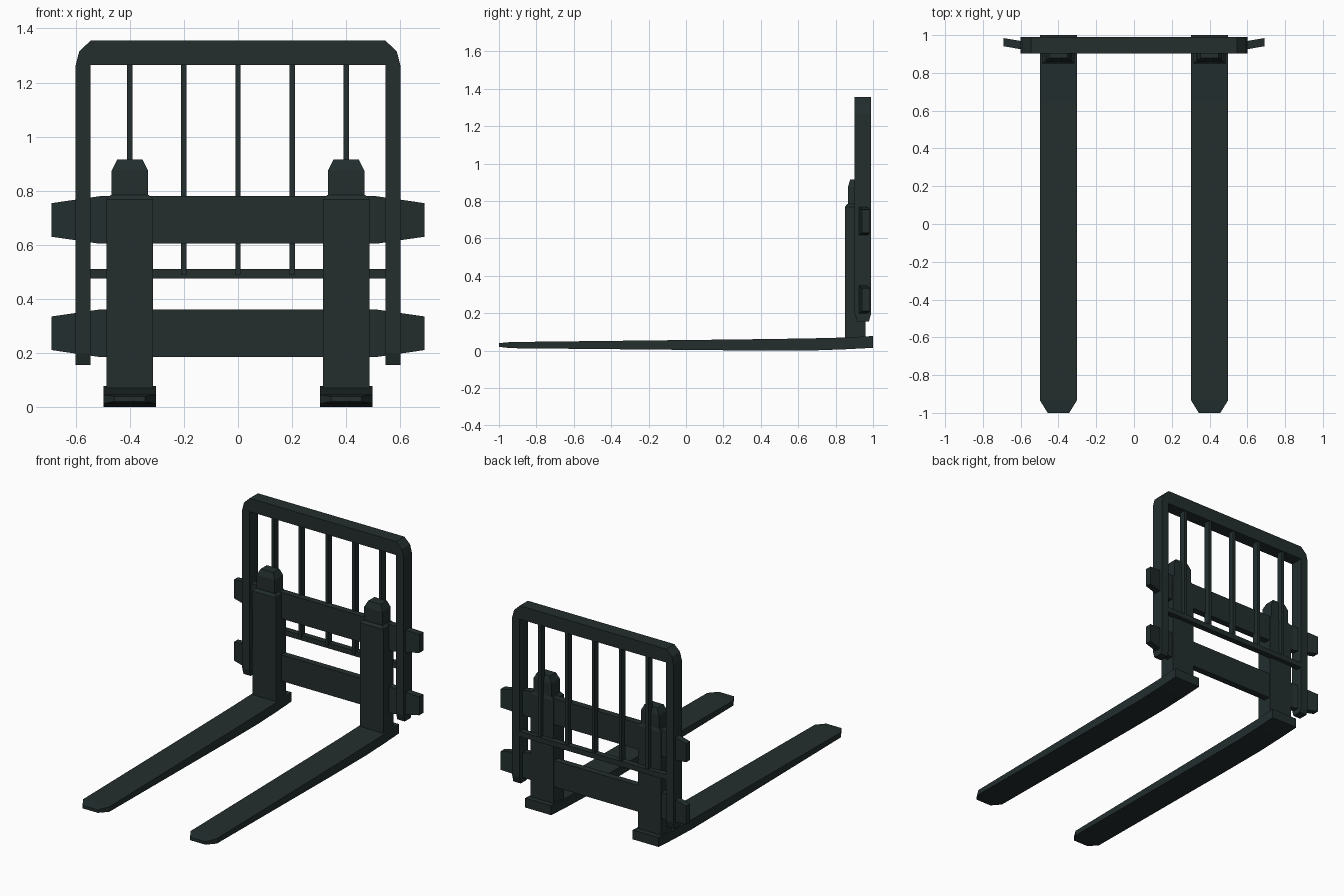
import bpy, bmesh

if "Cube" in bpy.data.objects:
    bpy.data.objects.remove(bpy.data.objects["Cube"])

steel = bpy.data.materials.new("dark green steel")
steel.diffuse_color = (0.017, 0.027, 0.027, 1)
steel.use_nodes = True
steel.node_tree.nodes["Principled BSDF"].inputs["Base Color"].default_value = steel.diffuse_color


def loft(name, rings):
    """Skin a chain of matching point rings and cap both ends."""
    bm = bmesh.new()
    rows = [[bm.verts.new(p) for p in ring] for ring in rings]
    n = len(rows[0])
    for a, b in zip(rows, rows[1:]):
        for i in range(n):
            j = (i + 1) % n
            bm.faces.new((a[i], a[j], b[j], b[i]))
    bm.faces.new(rows[0])
    bm.faces.new(rows[-1])
    bmesh.ops.recalc_face_normals(bm, faces=bm.faces)
    mesh = bpy.data.meshes.new(name)
    bm.to_mesh(mesh)
    bm.free()
    mesh.materials.append(steel)
    obj = bpy.data.objects.new(name, mesh)
    bpy.context.collection.objects.link(obj)
    return obj


def rect(u0, u1, v0, v1):
    return [(u0, v0), (u1, v0), (u1, v1), (u0, v1)]


def along_x(name, stations):   # (x, y0, y1, z0, z1)
    return loft(name, [[(x, u, v) for u, v in rect(*r)] for x, *r in stations])


def along_y(name, cx, stations):   # (y, half width, z0, z1)
    return loft(name, [[(u, y, v) for u, v in rect(cx - h, cx + h, a, b)]
                       for y, h, a, b in stations])


def along_z(name, cx, stations):   # (z, half width, y0, y1)
    return loft(name, [[(u, v, z) for u, v in rect(cx - h, cx + h, a, b)]
                       for z, h, a, b in stations])


# Load guard hoop: outer point, inner point and depth along the arch
half = [((.6, .155), (.545, .155), .915, .978),
        ((.6, .2), (.545, .2), .902, .99),
        ((.6, 1.265), (.545, 1.265), .902, .99),
        ((.587, 1.315), (.545, 1.265), .902, .99),
        ((.545, 1.355), (.545, 1.265), .902, .99)]
mirrored = [((-o[0], o[1]), (-i[0], i[1]), a, b) for o, i, a, b in half[::-1]]
# the coincident inner corner points are merged after skinning
hoop = loft("guard_hoop", [[(o[0], a, o[1]), (o[0], b, o[1]),
                            (i[0], b, i[1]), (i[0], a, i[1])]
                           for o, i, a, b in half + mirrored])
bm = bmesh.new()
bm.from_mesh(hoop.data)
bmesh.ops.remove_doubles(bm, verts=bm.verts, dist=1e-4)
bmesh.ops.recalc_face_normals(bm, faces=bm.faces)
bm.to_mesh(hoop.data)
bm.free()

# Guard bars and lower rail
for k in range(-2, 3):
    along_z("guard_bar", k * .2, [(.49, .01, .942, .985), (1.28, .01, .942, .985)])
along_x("guard_rail", [(-.56, .95, .99, .475, .51), (.56, .95, .99, .475, .51)])

# Carriage crossbars with swept, tapered ends
for name, z in (("lower_crossbar", .273), ("upper_crossbar", .692)):
    ends = [(.51, .91, .954, z - .088, z + .088), (.69, .941, .984, z - .062, z + .062)]
    left = [(-x, *r) for x, *r in ends[::-1]]
    along_x(name, left + ends)

# Forks: blade, upright shank and hook cap
for cx in (-.4, .4):
    along_y("fork_blade", cx, [
        (-1, .057, .02, .04), (-.935, .097, .013, .046), (.3, .097, .001, .06),
        (.65, .097, 0, .065), (.85, .097, .007, .07), (1, .097, .015, .078)])
    along_z("fork_shank", cx, [
        (.03, .086, .85, .96), (.768, .086, .85, .96), (.785, .07, .862, .955)])
    along_z("fork_hook_cap", cx, [
        (.76, .067, .866, .955), (.875, .067, .866, .955), (.915, .047, .878, .945)])
